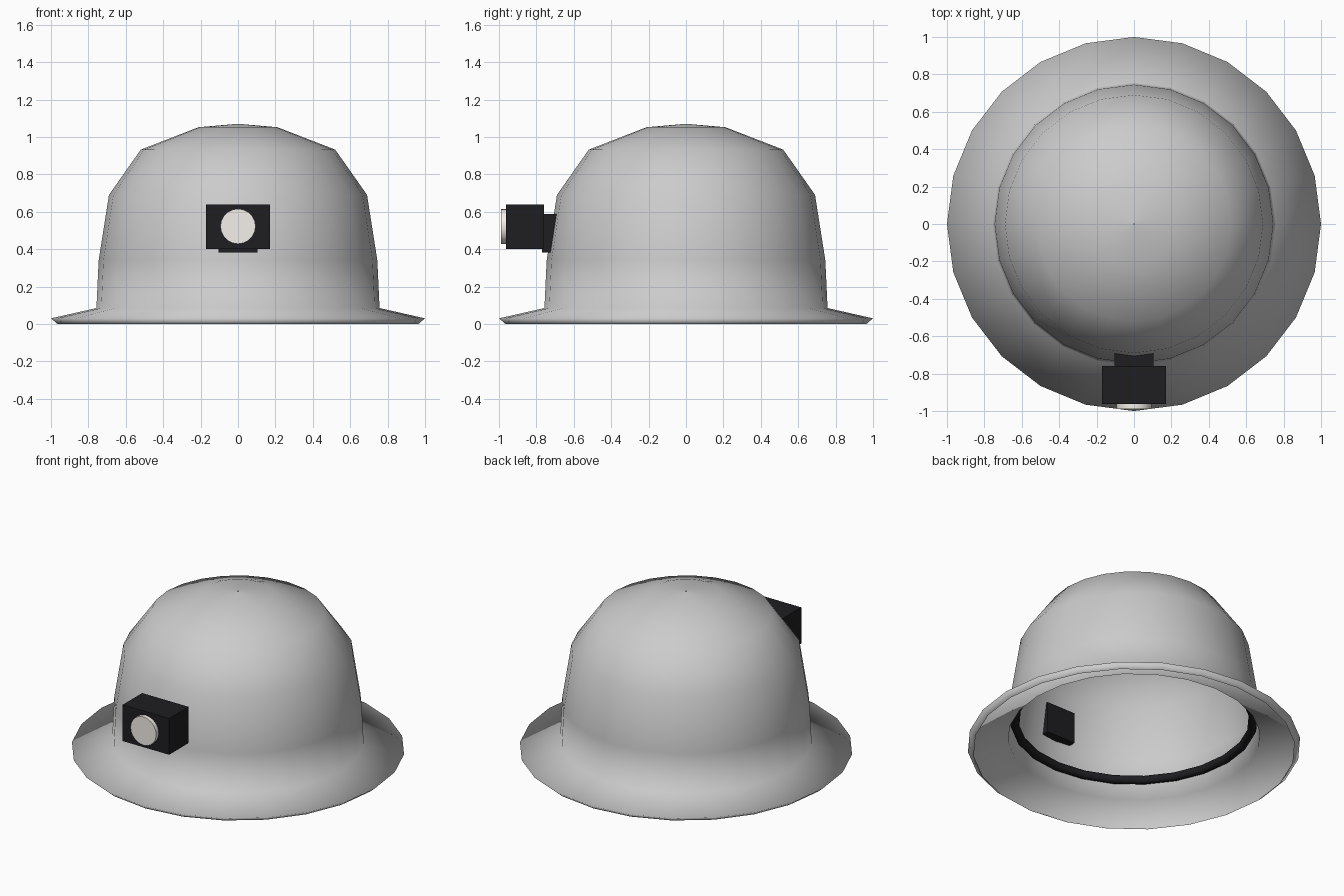
import bpy, bmesh, math
from mathutils import Matrix, Vector

if "Cube" in bpy.data.objects:
    bpy.data.objects.remove(bpy.data.objects["Cube"])


def material(name, rgb):
    m = bpy.data.materials.new(name)
    m.diffuse_color = (*rgb, 1)
    m.use_nodes = True
    m.node_tree.nodes["Principled BSDF"].inputs["Base Color"].default_value = m.diffuse_color
    return m


DARK = material("dark_plastic", (0.013, 0.013, 0.015))
PALE = material("pale_lens", (0.91, 0.87, 0.82))


def finish(bm, name, mat=None, angle=30):
    bmesh.ops.recalc_face_normals(bm, faces=bm.faces)
    me = bpy.data.meshes.new(name)
    bm.to_mesh(me)
    bm.free()
    ob = bpy.data.objects.new(name, me)
    bpy.context.collection.objects.link(ob)
    if mat:
        me.materials.append(mat)
    bpy.ops.object.select_all(action='DESELECT')
    ob.select_set(True)
    bpy.context.view_layer.objects.active = ob
    bpy.ops.object.shade_smooth_by_angle(angle=math.radians(angle))
    return ob


def lathe(name, profile, closed=False, mat=None, angle=30, sides=24):
    bm = bmesh.new()
    vs = [bm.verts.new((r, 0, z)) for r, z in profile]
    pairs = list(zip(vs, vs[1:])) + ([(vs[-1], vs[0])] if closed else [])
    edges = [bm.edges.new(p) for p in pairs]
    bmesh.ops.spin(bm, geom=vs + edges, cent=(0, 0, 0), axis=(0, 0, 1),
                   angle=math.tau, steps=sides)
    bmesh.ops.remove_doubles(bm, verts=bm.verts, dist=1e-4)
    return finish(bm, name, mat, angle)


def box(name, lo, hi, mat):
    lo, hi = Vector(lo), Vector(hi)
    bm = bmesh.new()
    bmesh.ops.create_cube(bm, size=1, matrix=Matrix.Translation((lo + hi) / 2)
                          @ Matrix.Diagonal((*(hi - lo), 1)))
    return finish(bm, name, mat)


# helmet shell: thin sheet from crown to brim, with the rim turned under
lathe("helmet_shell",
      [(0.004, 1.07), (0.21, 1.052), (0.52, 0.932), (0.69, 0.69),
       (0.745, 0.34), (0.757, 0.085), (1.0, 0.03), (0.965, 0.0)], angle=180)

# dark sweatband running round the inside
band = [(0.717 + 0.027 * math.cos(a), 0.198 + 0.027 * math.sin(a))
        for a in (math.tau * i / 8 for i in range(8))]
lathe("sweatband", band, closed=True, mat=DARK, angle=60)

# lamp bracket through the shell, lamp housing in front of it
box("lamp_bracket", (-0.105, -0.77, 0.383), (0.105, -0.68, 0.588), DARK)
box("lamp_housing", (-0.17, -0.963, 0.40), (0.17, -0.76, 0.64), DARK)

# round lens on the lamp front
bm = bmesh.new()
bmesh.ops.create_cone(bm, cap_ends=True, segments=20, radius1=0.094, radius2=0.094,
                      depth=0.06, matrix=Matrix.Translation((0, -0.96, 0.522))
                      @ Matrix.Rotation(math.pi / 2, 4, 'X'))
finish(bm, "lamp_lens", PALE)
